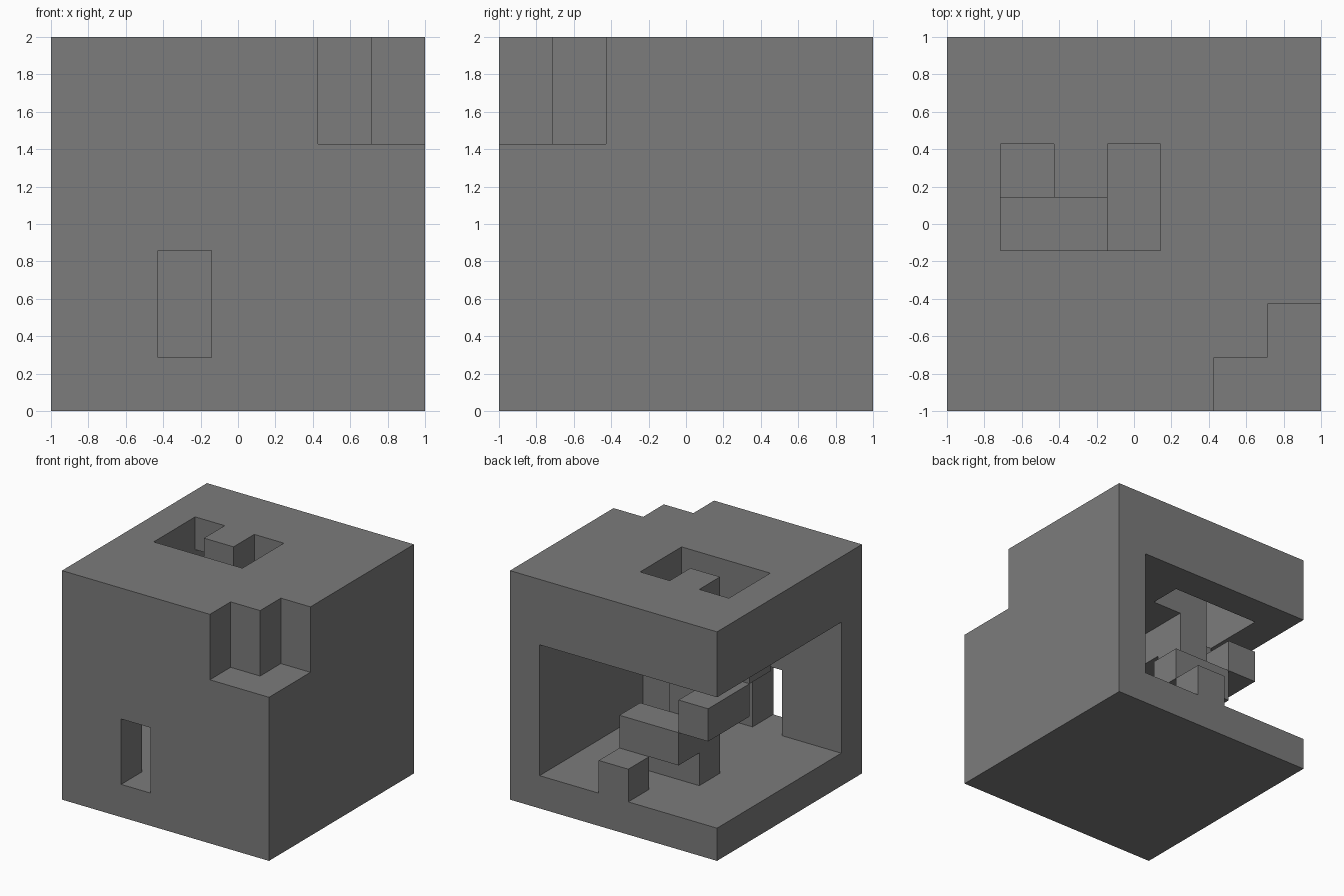
import bpy, bmesh, math
from itertools import product
from mathutils import Vector

default = bpy.data.objects.get("Cube")
if default:
    bpy.data.objects.remove(default, do_unlink=True)

N = 7               # cells along each side
UNIT = 2 / N
solid = set()


def block(lo, hi):
    """All cells from corner lo to corner hi, both included."""
    return set(product(*(range(a, b + 1) for a, b in zip(lo, hi))))


def fill(lo, hi=None):
    solid.update(block(lo, hi or lo))


def carve(lo, hi=None):
    solid.difference_update(block(lo, hi or lo))


# Outer cube and the chamber open to the back and one side
fill((0, 0, 0), (6, 6, 6))
carve((0, 1, 1), (5, 6, 4))

# Stepped notch in the upper front corner
carve((5, 0, 5), (6, 0, 6))
carve((6, 1, 5), (6, 1, 6))

# Front window
carve((2, 0, 1), (2, 0, 2))

# U-shaped roof opening, with a wider slot beneath it
carve((1, 3, 6), (3, 4, 6))
carve((1, 3, 5), (2, 4, 5))
carve((1, 5, 5), (3, 5, 5))

# Central pillar and the ledges that branch from it
fill((2, 4, 1), (2, 4, 6))
fill((1, 3, 4), (2, 3, 4))
fill((1, 4, 3), (1, 5, 3))
fill((2, 5, 2), (3, 5, 2))
fill((3, 4, 1))

# Floor block and inner corner post
fill((3, 6, 1))
fill((5, 1, 1), (5, 1, 4))

# Skin every exposed cell side
bm = bmesh.new()
corners = {}


def corner(p):
    key = tuple(round(c) for c in p)
    if key not in corners:
        x, y, z = (c * UNIT for c in key)
        corners[key] = bm.verts.new((x - 1, y - 1, z))
    return corners[key]


for cell in sorted(solid):
    centre = Vector(cell) + Vector((0.5, 0.5, 0.5))
    for axis, sign in product(range(3), (-1, 1)):
        n = Vector((0, 0, 0))
        n[axis] = sign
        if tuple(round(c) for c in Vector(cell) + n) in solid:
            continue
        u = Vector((0, 0, 0))
        u[(axis + 1) % 3] = 1
        v = n.cross(u)
        mid = centre + n / 2
        ring = [(u + v) / 2, (v - u) / 2, -(u + v) / 2, (u - v) / 2]
        bm.faces.new([corner(mid + r) for r in ring])

# Merge flat neighbours into large clean faces
bmesh.ops.dissolve_limit(bm, angle_limit=math.radians(1),
                         verts=bm.verts[:], edges=bm.edges[:])
mesh = bpy.data.meshes.new("hollow_cube")
bm.to_mesh(mesh)
bm.free()

grey = bpy.data.materials.new("plain_grey")
grey.use_nodes = True
colour = (0.2, 0.2, 0.2, 1)
grey.diffuse_color = colour
grey.node_tree.nodes["Principled BSDF"].inputs["Base Color"].default_value = colour
mesh.materials.append(grey)

cube = bpy.data.objects.new("hollow_cube", mesh)
bpy.context.collection.objects.link(cube)
